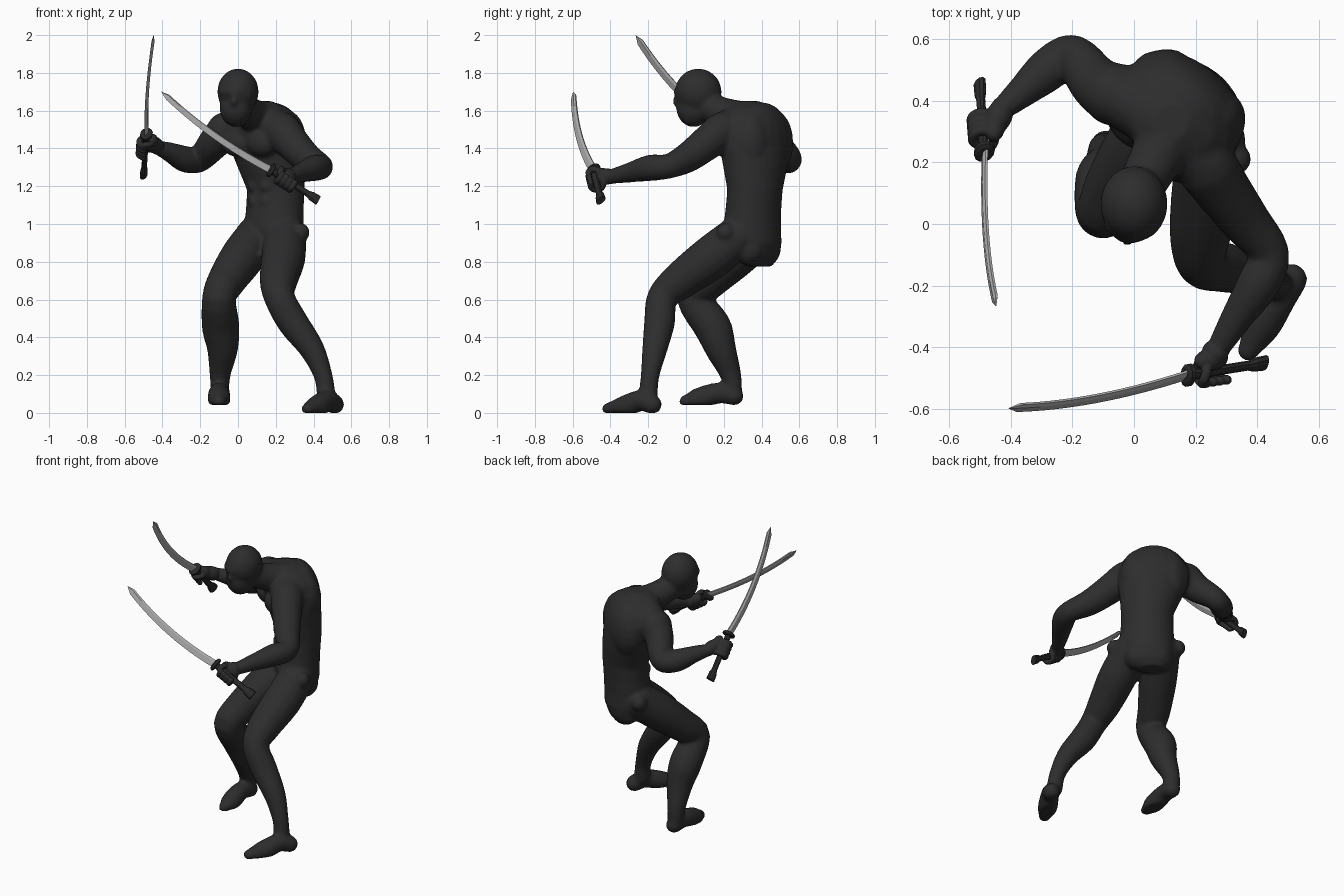
import bpy, bmesh, math
from mathutils import Vector, Matrix

if "Cube" in bpy.data.objects:
    bpy.data.objects.remove(bpy.data.objects["Cube"])


def material(name, rgb):
    m = bpy.data.materials.new(name)
    m.diffuse_color = (*rgb, 1)
    m.use_nodes = True
    m.node_tree.nodes["Principled BSDF"].inputs["Base Color"].default_value = m.diffuse_color
    return m


CLOTH = material("charcoal cloth", (0.026, 0.026, 0.026))
GRIP = material("dark grip", (0.024, 0.023, 0.023))
STEEL = material("grey steel", (0.43, 0.43, 0.43))


def finish(bm, name, mat, voxel=0, smooth=0):
    bmesh.ops.recalc_face_normals(bm, faces=bm.faces)
    me = bpy.data.meshes.new(name)
    bm.to_mesh(me)
    bm.free()
    me.materials.append(mat)
    ob = bpy.data.objects.new(name, me)
    bpy.context.collection.objects.link(ob)
    if voxel:
        r = ob.modifiers.new("merge", 'REMESH')
        r.mode, r.voxel_size, r.use_smooth_shade = 'VOXEL', voxel, True
        s = ob.modifiers.new("soften", 'SMOOTH')
        s.factor, s.iterations = 0.5, smooth
    return ob


def loft(bm, rings):
    rows = [[bm.verts.new(p) for p in r] for r in rings]
    n = len(rows[0])
    for a, b in zip(rows, rows[1:]):
        for i in range(n):
            j = (i + 1) % n
            bm.faces.new((a[i], a[j], b[j], b[i]))
    bm.faces.new(rows[0][::-1])
    bm.faces.new(rows[-1])
    return [v for r in rows for v in r]


def oval(c, u, v, ru, rv, n=20):
    return [c + u * ru * math.cos(2 * math.pi * i / n) + v * rv * math.sin(2 * math.pi * i / n)
            for i in range(n)]


def blob(bm, c, r, axes=None):
    m = Matrix.Translation(c)
    if axes:
        m = m @ Matrix(axes).transposed().to_4x4()
    m = m @ Matrix.Diagonal((*r, 1))
    return bmesh.ops.create_uvsphere(bm, u_segments=20, v_segments=12, radius=1, matrix=m)["verts"]


def tube(bm, pts, sub=4):
    """Round limb through (x, y, z, radius) points, with ball ends."""
    p = [Vector(q) for q in pts]
    p = [2 * p[0] - p[1]] + p + [2 * p[-1] - p[-2]]
    path = []
    for k in range(1, len(p) - 2):
        a, b, c, d = p[k - 1:k + 3]
        for i in range(sub):
            t = i / sub
            path.append(0.5 * (2 * b + (c - a) * t + (2 * a - 5 * b + 4 * c - d) * t * t
                               + (3 * b - a - 3 * c + d) * t ** 3))
    path.append(p[-2])
    rings, u = [], None
    for i, q in enumerate(path):
        t = (path[min(i + 1, len(path) - 1)] - path[max(i - 1, 0)]).to_3d().normalized()
        u = t.orthogonal() if u is None else u - t * u.dot(t)
        u.normalize()
        rings.append(oval(q.to_3d(), u, t.cross(u), q.w, q.w, 16))
    verts = loft(bm, rings)
    for q in (path[0], path[-1]):
        verts += blob(bm, q.to_3d(), (q.w,) * 3)
    return verts


Z = Vector((0, 0, 1))
yaw = math.radians(-39)
W = Vector((math.cos(yaw), math.sin(yaw), 0))      # across the shoulders
F = Vector((math.sin(yaw), -math.cos(yaw), 0))     # chest direction

body = bmesh.new()
# torso: z, centre x, centre y, half width, half depth
sections = [(.775, .19, .39, .08, .05), (.82, .19, .372, .14, .10), (.90, .19, .36, .163, .135),
            (.98, .19, .35, .168, .142), (1.08, .195, .357, .162, .138), (1.18, .20, .365, .162, .136),
            (1.30, .175, .367, .190, .155), (1.40, .155, .365, .215, .165), (1.49, .14, .358, .22, .168),
            (1.56, .135, .35, .195, .155), (1.61, .125, .34, .145, .13), (1.65, .12, .33, .06, .06)]
loft(body, [oval(Vector((x, y, z)), W, F, w, d, 28) for z, x, y, w, d in sections])
# rounded upper back, chest, seat and stomach muscles
blob(body, Vector((.135, .35, 1.43)) - F * .06, (.215, .128, .215), (W, F, Z))
for s in (-1, 1):
    blob(body, Vector((.13, .345, 1.43)) + W * s * .085 + F * .11, (.095, .06, .075), (W, F, Z))
    blob(body, Vector((.148, .36, 1.43)) + W * s * .10 - F * .06, (.10, .098, .17), (W, F, Z))
    blob(body, Vector((.19, .355, .87)) + W * s * .07 - F * .03, (.075, .085, .09), (W, F, Z))
    for z in (1.12, 1.2, 1.28):
        blob(body, Vector((.19, .365, z)) + W * s * .04 + F * .115, (.036, .03, .036), (W, F, Z))
# shoulder line
tube(body, [(-.05, .42, 1.49, .10), (.09, .33, 1.545, .10), (.23, .2, 1.495, .10)])
# hip studs
for c in ((.33, .21, .955), (.035, .455, .955)):
    blob(body, c, (.05,) * 3)
# neck and head
tube(body, [(.12, .31, 1.55, .10), (.065, .2, 1.585, .085), (.01, .1, 1.63, .075)])
blob(body, (0, .065, 1.70), (.110, .124, .123))
blob(body, (-.01, .04, 1.615), (.088, .092, .102))
blob(body, (-.022, -.052, 1.65), (.018, .02, .03))
tube(body, [(-.08, -.005, 1.70, .02), (-.02, -.045, 1.70, .022), (.055, -.02, 1.70, .02)])
# arms
tube(body, [(.24, .18, 1.485, .10), (.295, .1, 1.42, .091), (.365, .005, 1.35, .08), (.438, -.095, 1.305, .066),
            (.405, -.19, 1.297, .07), (.335, -.3, 1.272, .053), (.275, -.4, 1.25, .039)])
tube(body, [(-.065, .42, 1.49, .103), (-.125, .46, 1.43, .088), (-.18, .53, 1.365, .074),
            (-.22, .545, 1.335, .067), (-.285, .495, 1.345, .07), (-.36, .43, 1.38, .053), (-.425, .375, 1.405, .039)])
# legs
tube(body, [(.25, .27, .93, .112), (.24, .13, .82, .117), (.215, -.03, .70, .101), (.22, -.125, .61, .082),
            (.29, -.14, .48, .082), (.39, -.165, .34, .067), (.45, -.19, .2, .05), (.468, -.2, .09, .05)])
tube(body, [(.10, .38, .93, .115), (.02, .25, .82, .117), (-.06, .12, .70, .102), (-.1, .04, .61, .09),
            (-.092, .138, .46, .10), (-.082, .183, .34, .083), (-.095, .237, .2, .056), (-.095, .25, .1, .048)])
# feet, flattened on the sole
for sole, pts in ((0, [(.51, -.18, .045, .052), (.47, -.24, .065, .056), (.415, -.33, .03, .06), (.37, -.41, .02, .035)]),
                  (.042, [(-.09, .255, .09, .05), (-.1, .17, .105, .056), (-.1, .06, .07, .06), (-.1, 0, .06, .036)])):
    for v in tube(body, pts):
        v.co.z = max(v.co.z, sole)
finish(body, "body", CLOTH, 0.011, 6)


def armed_hand(side, wrist, pommel, guard, tip, bulge, sag):
    wrist, P, G, T, c = map(Vector, (wrist, pommel, guard, tip, bulge))
    d = (T - G).normalized()
    c = (c - d * c.dot(d)).normalized()
    n = d.cross(c)
    # curved blade with a central ridge and slanted point
    bm, rings, N = bmesh.new(), [], 16
    for i in range(N + 1):
        t = i / N * .94
        o = G.lerp(T, t) + c * sag * 4 * t * (1 - t)
        w = .024 - .005 * t
        rings.append([o - c * w + n * .004, o - c * w * .4 + n * .008, o + c * w,
                      o - c * w * .4 - n * .008, o - c * w - n * .004])
    rings.append([T + n * .001, T + c * .001 + n * .001, T + c * .002, T + c * .001 - n * .001, T - n * .001])
    loft(bm, rings)
    finish(bm, side + "_blade", STEEL)
    # grip with flared pommel
    a = (G - P).normalized()
    u = (c - a * c.dot(a)).normalized()
    v = a.cross(u)
    bm = bmesh.new()
    loft(bm, [oval(G.lerp(P, t), u, v, ru, rv, 10)
              for t, ru, rv in ((0, .021, .016), (.5, .019, .014), (.78, .019, .014), (.86, .028, .018), (1, .032, .018))])
    finish(bm, side + "_grip", GRIP)
    # guard plate
    bm = bmesh.new()
    loft(bm, [oval(G + a * h, u, v, r, r * .75, 12) for h, r in ((-.012, .036), (-.008, .043), (.006, .043), (.012, .03))])
    finish(bm, side + "_guard", GRIP)
    # palm, curled fingers and thumb
    g = G.lerp(P, .29)
    e = wrist - g
    e = (e - a * e.dot(a)).normalized()
    f = a.cross(e)
    bm = bmesh.new()
    knuckle = g + e * .045
    tube(bm, [(*wrist, .039), (*wrist.lerp(knuckle, .5), .044), (*knuckle, .039)])
    blob(bm, g + e * .042, (.062, .038, .036), (a, f, e))
    for k in range(4):
        o = g + a * (.027 * k - .052)
        tube(bm, [(*(o + (e * math.cos(q) + f * math.sin(q)) * .036), .016)
                  for q in (.2, 1.1, 2.0, 2.9, 3.8)])
    o = g + a * .045
    tube(bm, [(*(o - a * s + (e * math.cos(q) - f * math.sin(q)) * .036), .016)
              for q, s in ((.1, .03), (.9, .012), (1.7, 0), (2.4, 0))])
    finish(bm, side + "_hand", CLOTH, 0.005, 2)


armed_hand("left", (.275, -.4, 1.25), (.425, -.45, 1.125), (.175, -.49, 1.285),
           (-.405, -.597, 1.70), (-.3, -.65, -.65), .036)
armed_hand("right", (-.425, .375, 1.405), (-.5, .455, 1.255), (-.485, .235, 1.475),
           (-.447, -.265, 1.998), (-.35, -.65, -.65), .042)
